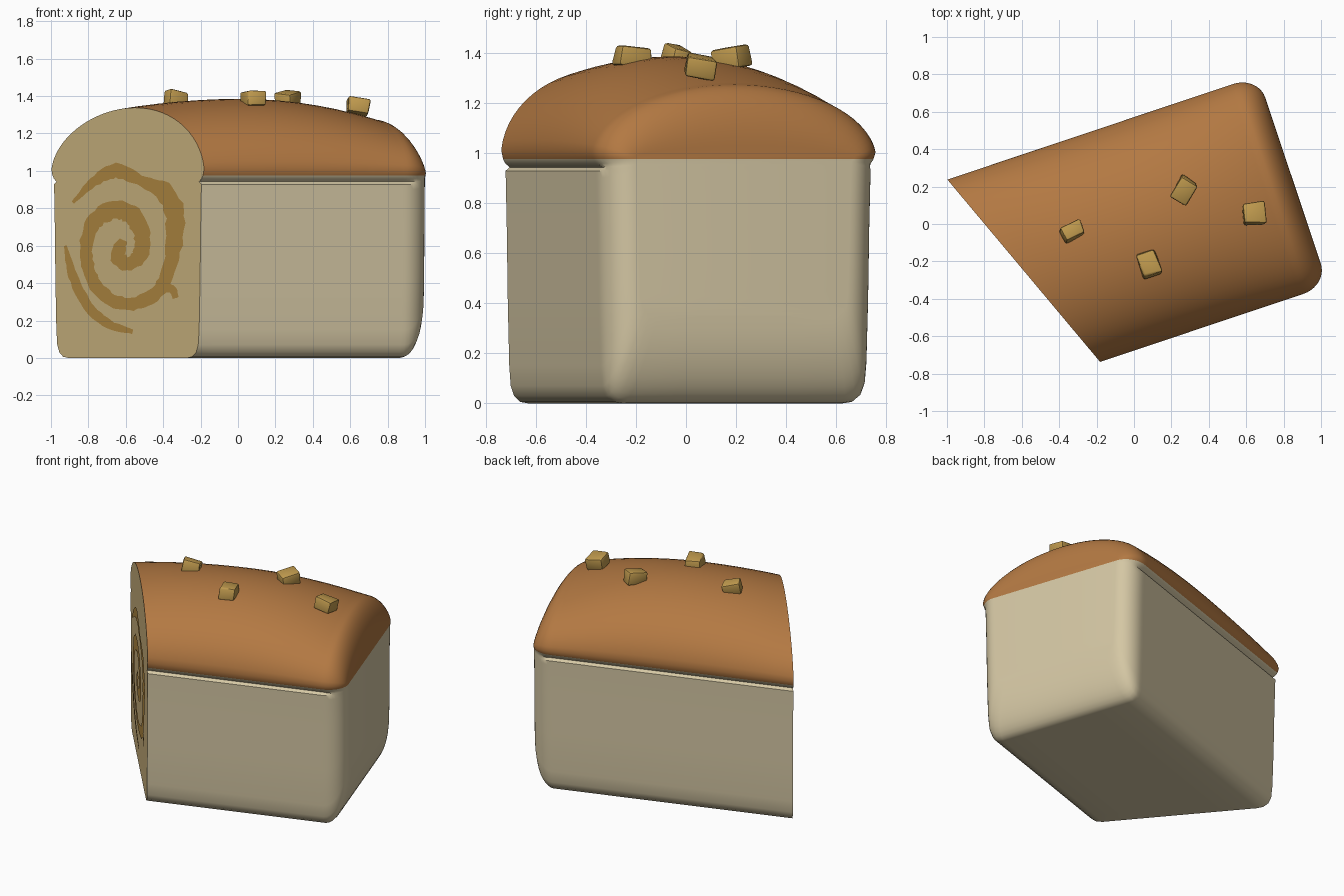
import bpy, bmesh, math, random
from mathutils import Vector

random.seed(4)
if "Cube" in bpy.data.objects:
    bpy.data.objects.remove(bpy.data.objects["Cube"])

TILT = math.radians(18.5)
MID = -0.05      # sideways offset of the loaf axis
RIM = 0.975      # height where the crust starts


def material(name, rgb):
    m = bpy.data.materials.new(name)
    m.use_nodes = True
    m.diffuse_color = (*rgb, 1)
    m.node_tree.nodes["Principled BSDF"].inputs["Base Color"].default_value = (*rgb, 1)
    return m


cream = material("cream side", (0.66, 0.57, 0.37))
brown = material("brown crust", (0.45, 0.19, 0.055))
crumb = material("pale crumb", (0.62, 0.47, 0.22))
filling = material("cinnamon filling", (0.46, 0.26, 0.055))
nut = material("golden nut", (0.52, 0.32, 0.075))


def finish(bm, name, mats, angle=None):
    bmesh.ops.recalc_face_normals(bm, faces=bm.faces)
    mesh = bpy.data.meshes.new(name)
    bm.to_mesh(mesh)
    bm.free()
    ob = bpy.data.objects.new(name, mesh)
    bpy.context.collection.objects.link(ob)
    for m in mats:
        mesh.materials.append(m)
    if angle:
        bpy.ops.object.select_all(action='DESELECT')
        ob.select_set(True)
        bpy.context.view_layer.objects.active = ob
        bpy.ops.object.shade_smooth_by_angle(angle=math.radians(angle))
    return ob


def world(u, v, z):
    c, s = math.cos(TILT), math.sin(TILT)
    return Vector((u * c - v * s, u * s + v * c, z))


# Half cross-section: tin-shaped body, side groove, then domed crust
BODY = [(0, 0), (0.25, 0), (0.46, 0), (0.5, 0.006), (0.53, 0.03), (0.546, 0.07),
        (0.553, 0.15), (0.56, 0.4), (0.565, 0.7), (0.57, 0.9), (0.571, 0.928),
        (0.553, 0.942), (0.572, 0.958), (0.583, RIM)]
CREASE = 11
SPLIT = len(BODY) - 1
STEPS = 16


def half_profile(groove):
    pts = list(BODY)
    pts[CREASE] = (0.572 - 0.02 * groove, BODY[CREASE][1])
    for i in range(STEPS + 1):
        a = math.radians(5 + 85 * i / STEPS)
        pts.append((0.594 * math.cos(a) if i < STEPS else 0, RIM + 0.01 + 0.99 * math.sin(a)))
    return pts


def full_ring(half):
    return half + [(-v, z) for v, z in reversed(half[1:-1])]


def ridge(u):
    return 1.385 - (0.12 if u < 0 else 0.2) * u * u


# Loaf: rings swept from the slanted cut to the rounded heel
bm = bmesh.new()
rings = []
MAIN, HEEL = 14, 10
for k in range(MAIN):
    ring = []
    for v, z in full_ring(half_profile(1)):
        start = -0.872 + (0.5945 - v) * 0.393
        u = start + (0.72 - start) * k / (MAIN - 1)
        if z > RIM:
            z = RIM + (z - RIM) * (ridge(u) - RIM)
        ring.append(bm.verts.new(world(u, v + MID, z)))
    rings.append(ring)
for k in range(HEEL + 1):
    a = math.pi / 2 * k / HEEL
    c = math.cos(a)
    width, lift, rise = 1 - 0.21 * (1 - c), 0.35 * (1 - c), 0.05 + 0.25 * c
    ring = []
    for v, z in full_ring(half_profile(max(0, 1 - k / 4))):
        z = RIM + (z - RIM) * rise if z > RIM else lift + z * (RIM - lift) / RIM
        ring.append(bm.verts.new(world(0.74 + 0.14 * math.sin(a), v * width + MID, z)))
    rings.append(ring)

N = len(rings[0])
TOP = N // 2
for a, b in zip(rings, rings[1:]):
    for i in range(N):
        f = bm.faces.new((a[i], a[(i + 1) % N], b[(i + 1) % N], b[i]))
        f.material_index = 1 if SPLIT <= i < N - SPLIT else 0
# Cut slice face and heel face, as strips between mirrored points
for ring, cut in ((rings[0], True), (rings[-1], False)):
    for i in range(TOP):
        quad = [ring[i], ring[i + 1], ring[(N - i - 1) % N], ring[(N - i) % N]]
        f = bm.faces.new(list(dict.fromkeys(quad)))
        f.material_index = 2 if cut else int(i >= SPLIT)
finish(bm, "loaf", [cream, brown, crumb], 40)


# Filling swirl: thin ribbons on the cut face, as (x, z, half width)
def on_cut(x, z):
    return Vector((x - 0.003, 0.24 - (x + 1) * 1.195 - 0.003, z))


def spline(pts, steps=6):
    p = [Vector(q) for q in [pts[0]] + pts + [pts[-1]]]
    out = []
    for a, b, c, d in zip(p, p[1:], p[2:], p[3:]):
        for k in range(steps):
            t = k / steps
            out.append(0.5 * (2 * b + (c - a) * t + (2 * a - 5 * b + 4 * c - d) * t * t
                              + (3 * b - a - 3 * c + d) * t ** 3))
    return out + [p[-1]]


def ribbon(name, pts):
    bm = bmesh.new()
    path = spline(pts)
    pairs = []
    for i, p in enumerate(path):
        d = path[min(i + 1, len(path) - 1)] - path[max(i - 1, 0)]
        n = Vector((-d.y, d.x)).normalized()
        pairs.append([bm.verts.new(on_cut(p.x + s * n.x * w, p.y + s * n.y * w))
                      for s in (1, -1) for w in [p.z * random.uniform(0.85, 1.15)]])
    for a, b in zip(pairs, pairs[1:]):
        bm.faces.new((a[0], a[1], b[1], b[0]))
    bmesh.ops.recalc_face_normals(bm, faces=bm.faces)
    if sum(f.normal.y for f in bm.faces) > 0:
        bmesh.ops.reverse_faces(bm, faces=bm.faces)
    mesh = bpy.data.meshes.new(name)
    bm.to_mesh(mesh)
    bm.free()
    mesh.materials.append(filling)
    bpy.context.collection.objects.link(bpy.data.objects.new(name, mesh))


ribbon("filling_swirl", [
    (-0.61, 0.63, 0.025), (-0.64, 0.55, 0.04), (-0.59, 0.5, 0.035), (-0.52, 0.55, 0.04),
    (-0.51, 0.66, 0.045), (-0.56, 0.76, 0.05), (-0.66, 0.79, 0.05), (-0.77, 0.72, 0.04),
    (-0.81, 0.57, 0.035), (-0.78, 0.43, 0.035), (-0.69, 0.32, 0.035), (-0.56, 0.29, 0.035),
    (-0.43, 0.35, 0.035), (-0.36, 0.5, 0.035), (-0.33, 0.72, 0.05), (-0.38, 0.88, 0.05),
    (-0.5, 0.94, 0.03), (-0.65, 1.0, 0.04), (-0.77, 0.94, 0.025), (-0.88, 0.83, 0.008)])
ribbon("filling_outer_arc", [
    (-0.92, 0.6, 0.008), (-0.88, 0.44, 0.025), (-0.8, 0.28, 0.025),
    (-0.69, 0.18, 0.025), (-0.56, 0.14, 0.012)])
ribbon("filling_spur", [(-0.4, 0.36, 0.015), (-0.35, 0.37, 0.02), (-0.33, 0.32, 0.015)])

# Nut chunks: irregular bevelled blocks sunk into the crust
NUTS = [((-0.33, -0.04, 1.385), (0.11, 0.08, 0.08), 25),
        ((0.08, -0.21, 1.385), (0.1, 0.13, 0.08), 20),
        ((0.27, 0.18, 1.38), (0.1, 0.12, 0.08), -30),
        ((0.64, 0.055, 1.342), (0.11, 0.11, 0.08), 5)]
for n, (loc, size, turn) in enumerate(NUTS, 1):
    bm = bmesh.new()
    bmesh.ops.create_cube(bm, size=1)
    for v in bm.verts:
        v.co = Vector([c * s * random.uniform(0.9, 1.15) for c, s in zip(v.co, size)])
    bmesh.ops.bevel(bm, geom=bm.edges[:], offset=0.012, segments=2, profile=0.5, affect='EDGES')
    ob = finish(bm, f"nut_chunk_{n}", [nut], 40)
    ob.location = loc
    ob.rotation_euler = (random.uniform(-0.2, 0.2), random.uniform(0, 0.25), math.radians(turn))
